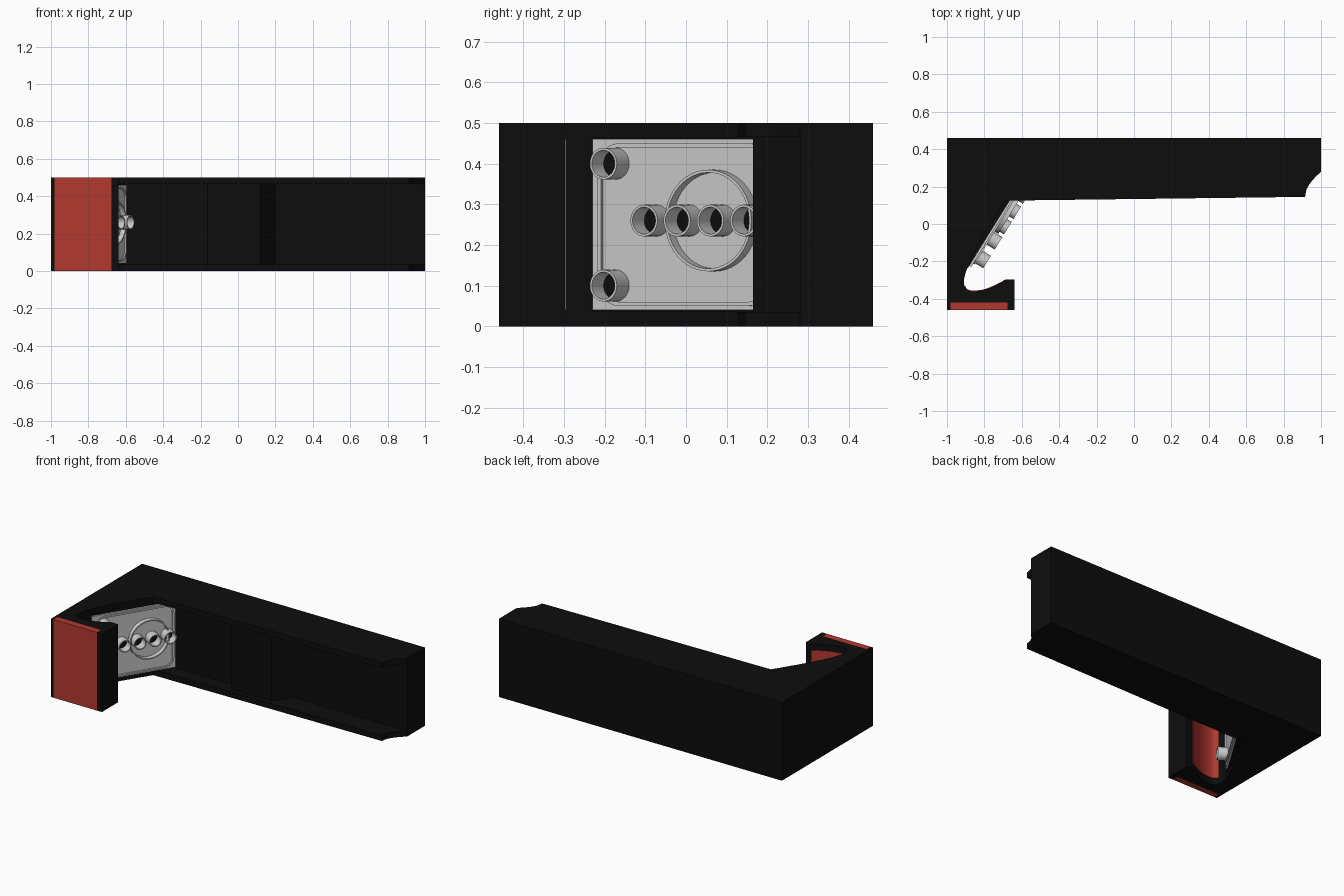
import bpy, bmesh, math
from mathutils import Matrix, Vector

if "Cube" in bpy.data.objects:
    bpy.data.objects.remove(bpy.data.objects["Cube"])


def material(name, rgb):
    m = bpy.data.materials.new(name)
    m.diffuse_color = (*rgb, 1)
    m.use_nodes = True
    m.node_tree.nodes["Principled BSDF"].inputs["Base Color"].default_value = m.diffuse_color
    return m


BLACK = material("black", (0.004, 0.004, 0.004))
RED = material("red", (0.45, 0.04, 0.028))


def finish(name, bm, mat=None, matrix=None, smooth=True):
    bmesh.ops.recalc_face_normals(bm, faces=bm.faces)
    me = bpy.data.meshes.new(name)
    bm.to_mesh(me)
    bm.free()
    ob = bpy.data.objects.new(name, me)
    bpy.context.collection.objects.link(ob)
    if mat:
        me.materials.append(mat)
    if matrix:
        ob.matrix_world = matrix
    if smooth:
        bpy.context.view_layer.objects.active = ob
        ob.select_set(True)
        bpy.ops.object.shade_smooth_by_angle(angle=math.radians(30))
        ob.select_set(False)
    return ob


def prism(name, pts, z0, z1, mat=None, matrix=None):
    """Extrude a closed outline from z0 to z1."""
    bm = bmesh.new()
    f = bm.faces.new([bm.verts.new((x, y, z0)) for x, y in pts])
    r = bmesh.ops.extrude_face_region(bm, geom=[f])
    vs = [v for v in r["geom"] if isinstance(v, bmesh.types.BMVert)]
    bmesh.ops.translate(bm, verts=vs, vec=(0, 0, z1 - z0))
    return finish(name, bm, mat, matrix)


def band(name, outer, inner, z0, z1, matrix):
    """Closed wall between two matching outlines."""
    bm = bmesh.new()
    loops = [[bm.verts.new((x, y, z)) for x, y in pts]
             for pts, z in ((outer, z0), (outer, z1), (inner, z1), (inner, z0))]
    n = len(outer)
    for k in range(4):
        a, b = loops[k], loops[(k + 1) % 4]
        for i in range(n):
            j = (i + 1) % n
            bm.faces.new((a[i], a[j], b[j], b[i]))
    return finish(name, bm, None, matrix)


def circle(cx, cy, r, n=32):
    return [(cx + r * math.cos(2 * math.pi * i / n), cy + r * math.sin(2 * math.pi * i / n))
            for i in range(n)]


def rounded_rect(x0, y0, x1, y1, r, n=6):
    pts = []
    for k, (cx, cy) in enumerate(((x1 - r, y1 - r), (x0 + r, y1 - r), (x0 + r, y0 + r), (x1 - r, y0 + r))):
        for i in range(n + 1):
            a = math.pi / 2 * (k + i / n)
            pts.append((cx + r * math.cos(a), cy + r * math.sin(a)))
    return pts


def spline(pts, steps=4):
    """Catmull-Rom curve through the points."""
    p = [Vector(q) for q in [pts[0]] + pts + [pts[-1]]]
    out = []
    for i in range(1, len(p) - 2):
        a, b, c, d = p[i - 1:i + 3]
        for s in range(steps):
            t = s / steps
            out.append(0.5 * (2 * b + (c - a) * t + (2 * a - 5 * b + 4 * c - d) * t * t
                              + (3 * b - a - 3 * c + d) * t ** 3))
    return [tuple(q) for q in out] + [pts[-1]]


# Plan outline pieces
hook = spline([(-0.687, 0.125), (-0.80, -0.055), (-0.87, -0.185), (-0.90, -0.26), (-0.909, -0.315),
               (-0.895, -0.35), (-0.86, -0.36), (-0.80, -0.352), (-0.74, -0.328), (-0.685, -0.298)])
tip = [(-0.64, -0.298), (-0.64, -0.46), (-0.675, -0.46), (-0.675, -0.42),
       (-0.982, -0.42), (-0.982, -0.46), (-1, -0.46)]
back = [(-1, 0.46), (1, 0.46), (1, 0.28)]
ear = spline([(1, 0.28), (0.955, 0.235), (0.925, 0.19), (0.915, 0.145)])[1:]

# Top and bottom flanges
flange = back + ear + hook + tip
prism("bottom_flange", flange, 0, 0.035, BLACK)
prism("top_flange", flange, 0.465, 0.5, BLACK)

# Recessed web between the flanges
lower_hook = [p for i, p in enumerate(hook) if i > 8 and (p[1] < -0.235 or i > 20)]
web = back + [(0.2, 0.28), (0.12, 0.165), (-0.165, 0.165), (-0.165, 0.22),
              (-0.605, 0.22), (-0.885, -0.23)] + lower_hook + tip
prism("web", web, 0.035, 0.465, BLACK)

# Red front pad and red liner inside the hook
prism("front_pad", [(-0.982, -0.46), (-0.675, -0.46), (-0.675, -0.42), (-0.982, -0.42)], 0, 0.5, RED)
arc = hook[18:]
prism("hook_liner", [(x + 0.002, y + 0.004) for x, y in arc]
      + [(x, y - 0.02) for x, y in reversed(arc)], 0.04, 0.46, RED)

# Slanted grey plate: local x runs along the plate, y is up, z is its normal
u = Vector((0.523, 0.852, 0)).normalized()
n = Vector((u.y, -u.x, 0))
M = Matrix(((u.x, 0, n.x, -0.87), (u.y, 0, n.y, -0.23), (0, 1, 0, 0), (0, 0, 0, 1)))
prism("plate", [(0, 0.04), (0.525, 0.04), (0.525, 0.46), (0, 0.46)], -0.012, 0, None, M)
band("plate_rim", rounded_rect(0.02, 0.05, 0.515, 0.45, 0.06),
     rounded_rect(0.03, 0.06, 0.505, 0.44, 0.05), -0.002, 0.008, M)


def along(y):
    return (y + 0.23) / u.y


# Large ring and small open tubes with dark bottoms
ring = along(0.07)
band("large_ring", circle(ring, 0.26, 0.125, 48), circle(ring, 0.26, 0.118, 48), -0.002, 0.03, M)
for i, (y, z) in enumerate(((-0.173, 0.4), (-0.173, 0.1), (-0.073, 0.26),
                            (0.008, 0.26), (0.09, 0.26), (0.172, 0.26))):
    c = along(y)
    band(f"tube_{i}", circle(c, z, 0.039), circle(c, z, 0.033), -0.002, 0.058, M)
    prism(f"tube_bottom_{i}", circle(c, z, 0.034), -0.002, 0.003, BLACK, M)
